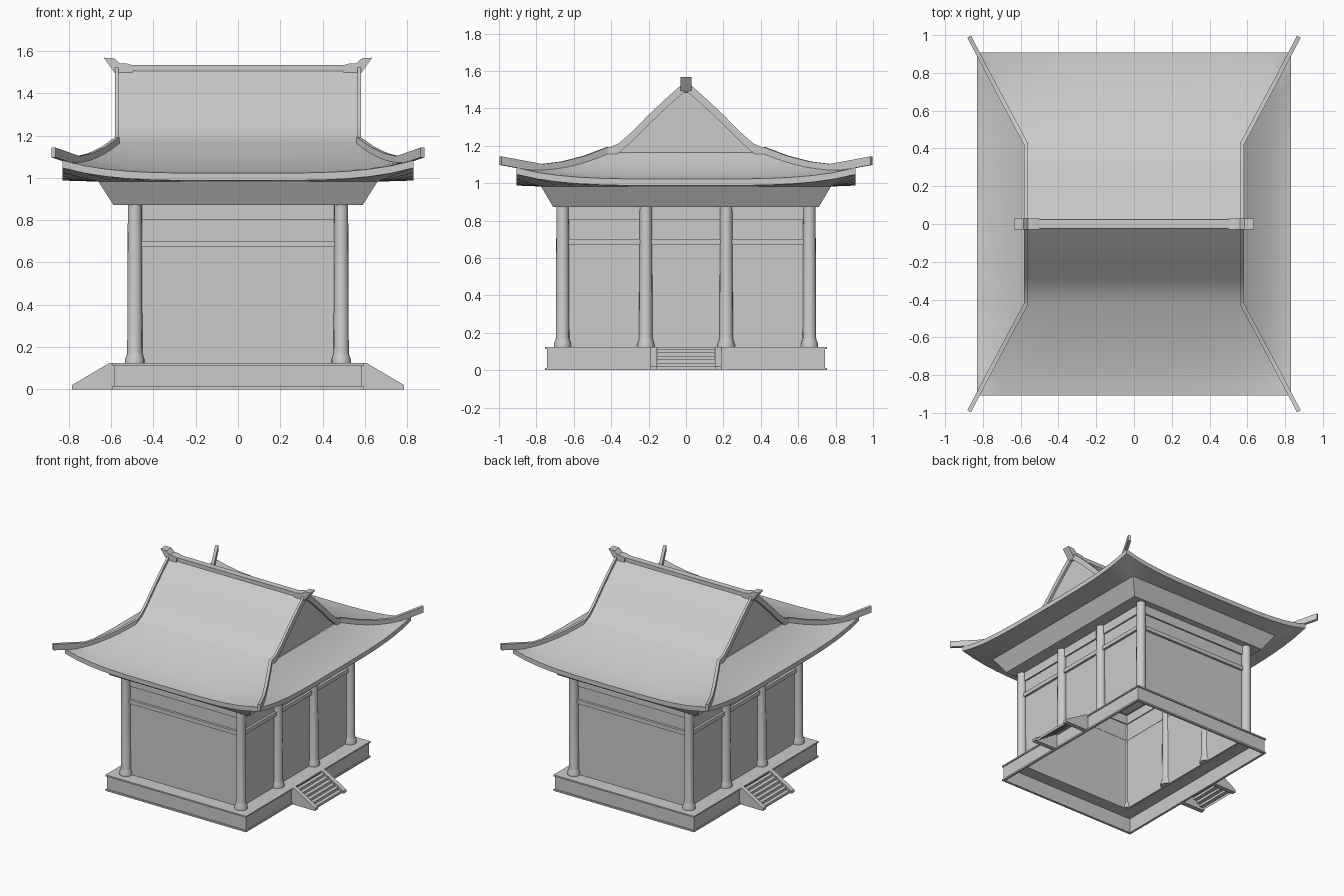
import bpy, bmesh
from math import sin, cos, tau
from mathutils import Vector

if "Cube" in bpy.data.objects:
    bpy.data.objects.remove(bpy.data.objects["Cube"])

stone = bpy.data.materials.new("plain_grey")
stone.use_nodes = True
GREY = (0.6, 0.6, 0.6, 1)
stone.diffuse_color = GREY
stone.node_tree.nodes["Principled BSDF"].inputs["Base Color"].default_value = GREY


def finish(name, bm, mirror=(), fix=False):
    if fix:
        bmesh.ops.recalc_face_normals(bm, faces=bm.faces[:])
    mesh = bpy.data.meshes.new(name)
    bm.to_mesh(mesh)
    bm.free()
    mesh.materials.append(stone)
    ob = bpy.data.objects.new(name, mesh)
    bpy.context.collection.objects.link(ob)
    bpy.ops.object.select_all(action='DESELECT')
    ob.select_set(True)
    bpy.context.view_layer.objects.active = ob
    bpy.ops.object.shade_smooth_by_angle()
    if mirror:
        mod = ob.modifiers.new("mirror", 'MIRROR')
        mod.use_axis = ["X" in mirror, "Y" in mirror, False]
        mod.use_mirror_merge = False
    return ob


def loft(name, rings, closed=True, caps=False, mirror=(), fix=False):
    """Skin a sequence of equal-length point rows."""
    bm = bmesh.new()
    rows = [[bm.verts.new(p) for p in ring] for ring in rings]
    n = len(rows[0])
    for a, b in zip(rows, rows[1:]):
        for i in range(n if closed else n - 1):
            j = (i + 1) % n
            bm.faces.new((a[i], b[i], b[j], a[j]))
    if caps:
        bm.faces.new(rows[0])
        bm.faces.new(rows[-1][::-1])
    return finish(name, bm, mirror, fix or caps)


def prism(name, profile, y0, y1, mirror=()):
    """Extrude an x-z outline along y."""
    return loft(name, [[(x, y, z) for x, z in profile] for y in (y0, y1)],
                caps=True, mirror=mirror)


def rect(hx, hy, z):
    return [(hx, -hy, z), (hx, hy, z), (-hx, hy, z), (-hx, -hy, z)]


def frame(name, hx, hy, depth, z0, z1):
    """Hollow rectangular band."""
    ix, iy = hx - depth, hy - depth
    return loft(name, [rect(ix, iy, z1), rect(hx, hy, z1), rect(hx, hy, z0),
                       rect(ix, iy, z0), rect(ix, iy, z1)])


def strip(name, path, width, low, high):
    """Rectangular rail along a path, repeated at all four corners."""
    pts = [Vector(p) for p in path]
    rings = []
    for i, p in enumerate(pts):
        d = pts[min(i + 1, len(pts) - 1)] - pts[max(i - 1, 0)]
        side = Vector((d.y, -d.x, 0)).normalized() * width / 2
        up, down = Vector((0, 0, high)), Vector((0, 0, low))
        rings.append([p - side + down, p + side + down, p + side + up, p - side + up])
    return loft(name, rings, caps=True, mirror="XY")


# Hollow platform with thin lips
frame("platform_top", 0.595, 0.753, 0.115, 0.112, 0.123)
frame("platform_wall", 0.587, 0.744, 0.01, 0.0, 0.115)
frame("platform_foot", 0.595, 0.753, 0.018, 0.0, 0.012)

# Stairs on both long sides
prism("stair_cheek", [(0.585, 0), (0.785, 0), (0.785, 0.02), (0.61, 0.123), (0.585, 0.123)],
      0.155, 0.19, "XY")
STEPS = 6
edge = []
for k in range(STEPS + 1):
    x, z = 0.6 + 0.17 * k / STEPS, 0.112 * (1 - k / STEPS)
    edge += [(x, z + 0.112 / STEPS if k else 0.112), (x, z)]
loft("stair_steps", [[(x, y, z) for x, z in edge] for y in (0.156, -0.156)],
     closed=False, mirror="X")

# Walls and tie beams
frame("walls", 0.48, 0.648, 0.01, 0.115, 0.87)
frame("lower_beam", 0.498, 0.666, 0.03, 0.672, 0.702)
frame("upper_beam", 0.492, 0.66, 0.03, 0.803, 0.872)

# Round columns on flared bases
COLUMN = [(0.046, 0.12), (0.046, 0.14), (0.038, 0.163), (0.036, 0.172), (0.033, 0.872)]
for label, y in (("corner_column", 0.66), ("middle_column", 0.215)):
    loft(label, [[(0.488 + r * cos(tau * i / 16), y + r * sin(tau * i / 16), z)
                  for i in range(16)] for r, z in COLUMN],
         caps=True, mirror="XY")

# Roof dimensions: gable foot, eave corner
GX, GY, GZ = 0.57, 0.42, 1.165
EX, EY, EZ = 0.83, 0.907, 1.022
LIFT = 0.06


def hip(t):
    z = EZ + (GZ - EZ) * (1 - t) ** 1.5
    return GX + (EX - GX) * t, GY + (EY - GY) * t, z


def roof_ring(t, drop=0.0, n=16):
    """Rectangular loop around the roof whose corners sweep up."""
    hx, hy, z = hip(t)
    corners = rect(hx, hy, z)
    ring = []
    for a, b in zip(corners, corners[1:] + corners[:1]):
        for i in range(n):
            s = i / n
            p = Vector(a).lerp(Vector(b), s)
            p.z += LIFT * t * t * abs(2 * s - 1) ** 4 - drop
            ring.append(p)
    return ring


def flat_ring(hx, hy, z, n=16):
    c = rect(hx, hy, z)
    return [Vector(a).lerp(Vector(b), i / n)
            for a, b in zip(c, c[1:] + c[:1]) for i in range(n)]


# Lower roof, eave edge, soffit and sloped cornice
loft("lower_roof", [roof_ring(k / 8) for k in range(9)])
loft("eave_edge", [roof_ring(1), roof_ring(1, 0.035)])
loft("soffit", [roof_ring(1, 0.035), flat_ring(0.66, 0.775, 0.982)])
loft("cornice", [rect(0.66, 0.775, 0.982), rect(0.59, 0.71, 0.872), rect(0.45, 0.62, 0.872)])

# Upper roof slopes and gable walls
SLOPE = [(0, 1.525), (0.1, 1.437), (0.2, 1.343), (0.29, 1.252), (0.36, 1.19), (GY, GZ)]
loft("upper_roof", [[(x, y, z) for x in (GX, -GX)]
                    for y, z in [(-y, z) for y, z in SLOPE[:0:-1]] + SLOPE], closed=False)
bm = bmesh.new()
outline = SLOPE + [(-y, z) for y, z in SLOPE[:0:-1]]
bm.faces.new([bm.verts.new((GX - 0.006, y, z)) for y, z in outline]).normal_flip()
bm.normal_update()
if bm.faces[:][0].normal.x < 0:
    bm.faces[:][0].normal_flip()
finish("gable_wall", bm, "X")

# Rails down the gables and out along the hips
strip("gable_rail", [(GX + 0.003, y, z) for y, z in SLOPE], 0.018, -0.03, 0.022)
hips = []
for t in (0, 0.25, 0.5, 0.72):
    x, y, z = hip(t)
    hips.append((x, y, z + LIFT * t * t))
strip("hip_rail", hips + [(0.873, 0.992, 1.115)], 0.022, -0.018, 0.028)

# Main ridge with flared ends
prism("main_ridge", [(-0.52, 1.49), (0.52, 1.49), (0.52, 1.533), (-0.52, 1.533)], -0.024, 0.024)
prism("ridge_end", [(0.5, 1.49), (0.575, 1.484), (0.635, 1.568), (0.585, 1.565),
                    (0.56, 1.541), (0.53, 1.541), (0.5, 1.533)], -0.03, 0.03, "X")
